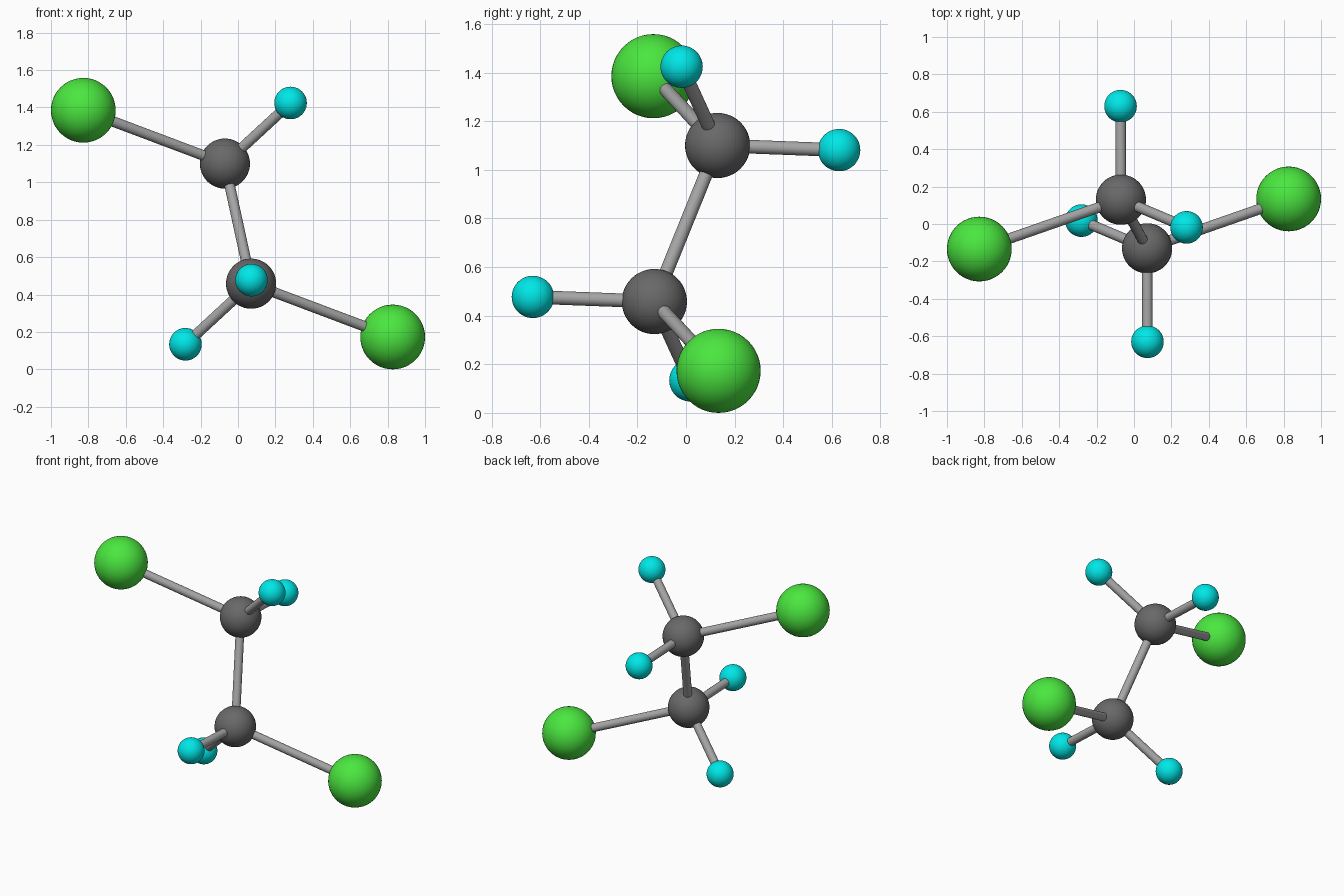
import bpy
from mathutils import Vector

if "Cube" in bpy.data.objects:
    bpy.data.objects.remove(bpy.data.objects["Cube"])

CENTRE = Vector((0, 0, 0.779))


def material(name, rgb):
    m = bpy.data.materials.new(name)
    m.diffuse_color = (*rgb, 1)
    m.use_nodes = True
    m.node_tree.nodes["Principled BSDF"].inputs["Base Color"].default_value = m.diffuse_color
    return m


dark_grey = material("dark_grey", (0.14, 0.14, 0.14))
mid_grey = material("mid_grey", (0.38, 0.38, 0.38))
green = material("green", (0.07, 0.8, 0.05))
cyan = material("cyan", (0.0, 0.8, 0.8))


def finish(name, mat):
    ob = bpy.context.object
    ob.name = name
    ob.data.materials.append(mat)
    bpy.ops.object.shade_smooth_by_angle()


def ball(name, pos, radius, mat):
    bpy.ops.mesh.primitive_uv_sphere_add(segments=48, ring_count=24, radius=radius, location=pos)
    finish(name, mat)


def rod(name, a, b):
    d = b - a
    bpy.ops.mesh.primitive_cylinder_add(vertices=32, radius=0.028, depth=d.length, location=(a + b) / 2)
    bpy.context.object.rotation_euler = d.to_track_quat('Z', 'Y').to_euler()
    finish(name, mid_grey)


# Upper half as offsets from the centre; the lower half is its point reflection
carbon = Vector((-0.07, 0.13, 0.321))
outer = [
    ("chlorine", Vector((-0.827, -0.134, 0.606)), 0.173, green),
    ("hydrogen_side", Vector((0.281, -0.018, 0.645)), 0.087, cyan),
    ("hydrogen_back", Vector((-0.072, 0.630, 0.302)), 0.087, cyan),
]

for half, s in (("upper", 1), ("lower", -1)):
    c = CENTRE + s * carbon
    ball(f"{half}_carbon", c, 0.134, dark_grey)
    for name, offset, radius, mat in outer:
        p = CENTRE + s * offset
        ball(f"{half}_{name}", p, radius, mat)
        rod(f"{half}_{name}_bond", c, p)

# Bond joining the two halves
rod("central_bond", CENTRE - carbon, CENTRE + carbon)
